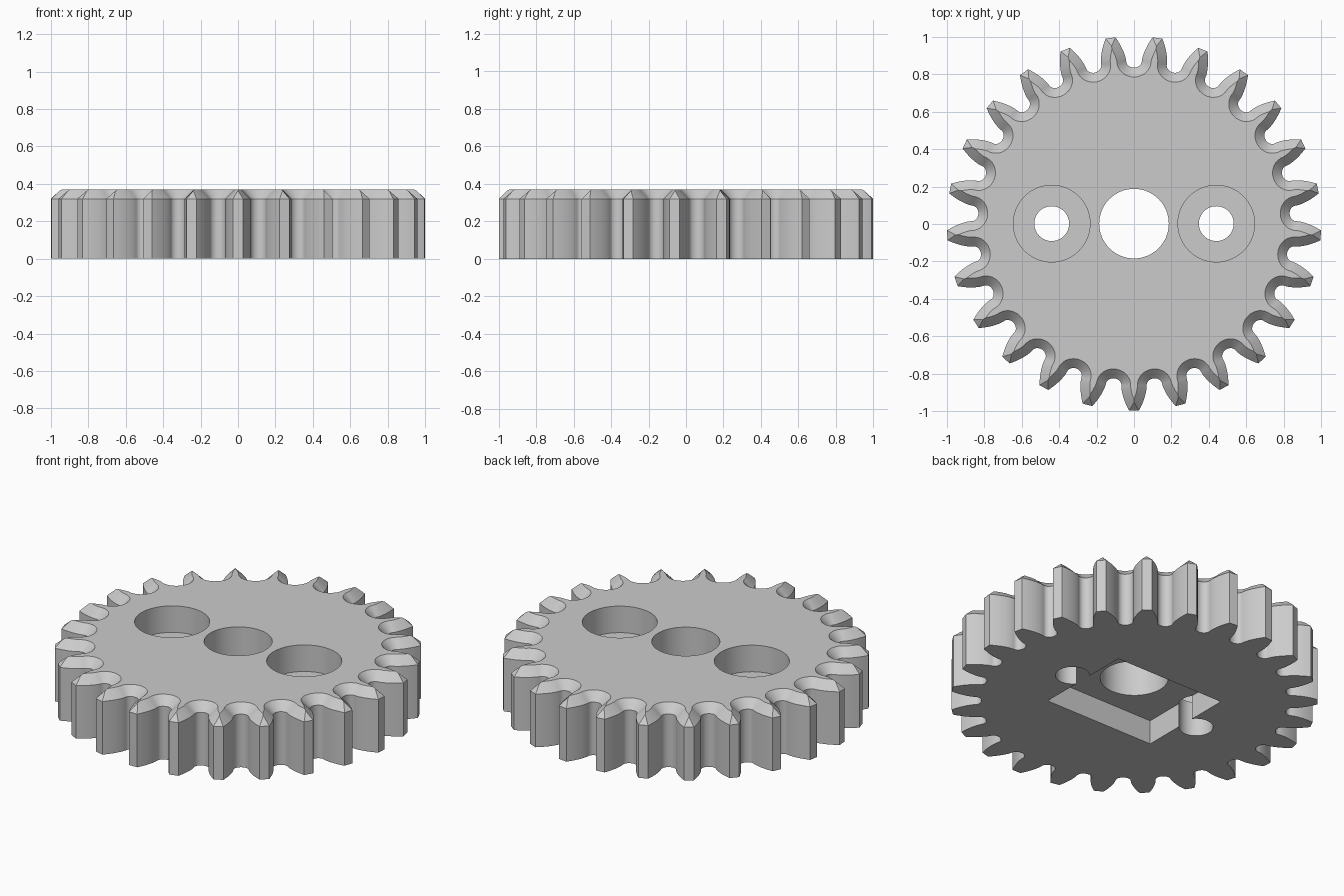
import bpy, bmesh, math
from mathutils import Matrix, Vector

if "Cube" in bpy.data.objects:
    bpy.data.objects.remove(bpy.data.objects["Cube"])

TEETH = 25
OUTER = 1.0006
MODULE = 2 * OUTER / (TEETH + 2)
PITCH = MODULE * TEETH / 2
ROOT = PITCH - 1.25 * MODULE
PRESSURE = math.radians(20)
BASE = PITCH * math.cos(PRESSURE)
HEIGHT, CHAMFER = 0.37, 0.05
CY = 0.002  # gear axis offset so the outline is centred


def inv(a):
    return math.tan(a) - a


def half_tooth():
    """Right half outline of a tooth pointing to +y, from gap centre to tip corner."""
    half_pitch = math.pi / TEETH
    base_half = math.pi / (2 * TEETH) + inv(PRESSURE)
    gap = half_pitch - base_half
    pts = []
    # rounded root
    for i in range(9):
        a = i / 8 * math.pi / 2
        u = -BASE * math.sin(gap) * math.sin(a)
        v = BASE * math.cos(gap) - (BASE * math.cos(gap) - ROOT) * math.cos(a)
        r, t = math.hypot(u, v), half_pitch + math.atan2(u, v)
        pts.append(Vector((r * math.sin(t), r * math.cos(t))))
    # involute flank
    for i in range(1, 15):
        r = BASE + (OUTER - BASE) * i / 14
        t = base_half - inv(math.acos(BASE / r))
        pts.append(Vector((r * math.sin(t), r * math.cos(t))))
    return pts


def chamfered(pts):
    """Upper chamfer points; where flanks meet they end on the tooth ridge."""
    dirs = []
    for i, p in enumerate(pts):
        d = pts[min(i + 1, len(pts) - 1)] - pts[max(i - 1, 0)]
        dirs.append(Vector((-d.y, d.x)).normalized())
    g = math.pi / TEETH
    dirs[0] = Vector((-math.sin(g), -math.cos(g)))
    n = dirs[-1]
    dirs[-1] = Vector(((1 + n.y) / n.x, -1))
    out, met = [], False
    for p, d in zip(pts, dirs):
        reach = p.x / -d.x if d.x < 0 else CHAMFER
        t = min(CHAMFER, reach)
        q = p + d * t
        if reach < CHAMFER:
            q.x = 0
            if not met:
                t, met = CHAMFER, True
        out.append(Vector((q.x, q.y, HEIGHT - CHAMFER + t)))
    tip = out[-1]
    return [tip.copy() if q.y > tip.y else q for q in out]


def build_gear():
    low = half_tooth()
    high = chamfered(low)
    bm = bmesh.new()
    rings = [[], [], []]
    for k in range(TEETH):
        rot = Matrix.Rotation(2 * math.pi * k / TEETH + math.pi, 3, 'Z')
        right = list(zip(low, high))
        left = [(Vector((-p.x, p.y)), Vector((-q.x, q.y, q.z))) for p, q in right]
        for p, q in right + left[:0:-1]:
            places = ((p.x, p.y, 0), (p.x, p.y, HEIGHT - CHAMFER), q)
            for ring, co in zip(rings, places):
                ring.append(bm.verts.new(rot @ Vector(co) + Vector((0, CY, 0))))
    count = len(rings[0])
    for a, b in zip(rings, rings[1:]):
        for i in range(count):
            j = (i + 1) % count
            bm.faces.new((a[i], a[j], b[j], b[i]))
    bm.faces.new(rings[0])
    bm.faces.new([v for v in rings[2] if v.co.z > HEIGHT - 1e-5])
    bmesh.ops.remove_doubles(bm, verts=bm.verts, dist=1e-5)
    bmesh.ops.holes_fill(bm, edges=[e for e in bm.edges if e.is_boundary])
    bmesh.ops.recalc_face_normals(bm, faces=bm.faces)
    mesh = bpy.data.meshes.new("gear_wheel")
    bm.to_mesh(mesh)
    bm.free()
    obj = bpy.data.objects.new("gear_wheel", mesh)
    bpy.context.collection.objects.link(obj)
    return obj


def cut(target, cutter):
    """Subtract a helper solid and discard it."""
    cutter.hide_render = True
    mod = target.modifiers.new("cut", 'BOOLEAN')
    mod.operation, mod.solver, mod.object = 'DIFFERENCE', 'EXACT', cutter
    bpy.context.view_layer.objects.active = target
    bpy.ops.object.modifier_apply(modifier=mod.name)
    bpy.data.objects.remove(cutter)


def bore(target, x, radius, z0, z1):
    bpy.ops.mesh.primitive_cylinder_add(vertices=64, radius=radius, depth=z1 - z0,
                                        location=(x, CY, (z0 + z1) / 2))
    cut(target, bpy.context.object)


gear = build_gear()

# rectangular pocket under the wheel
bpy.ops.mesh.primitive_cube_add(size=1, location=(0, CY, 0.045))
pocket = bpy.context.object
pocket.scale = (0.73, 0.6, 0.2)
bpy.context.view_layer.update()
cut(gear, pocket)

# axle bore, then a counterbored screw hole on each side
bore(gear, 0, 0.186, -0.1, 0.5)
for side in (-1, 1):
    bore(gear, side * 0.44, 0.205, 0.21, 0.5)
    bore(gear, side * 0.44, 0.093, -0.1, 0.5)

# plain grey finish
grey = bpy.data.materials.new("plain_grey")
grey.use_nodes = True
colour = (0.6, 0.6, 0.6, 1)
grey.diffuse_color = colour
grey.node_tree.nodes["Principled BSDF"].inputs["Base Color"].default_value = colour
gear.data.materials.clear()
gear.data.materials.append(grey)

bpy.ops.object.select_all(action='DESELECT')
gear.select_set(True)
bpy.context.view_layer.objects.active = gear
bpy.ops.object.shade_smooth_by_angle(angle=math.radians(25))
